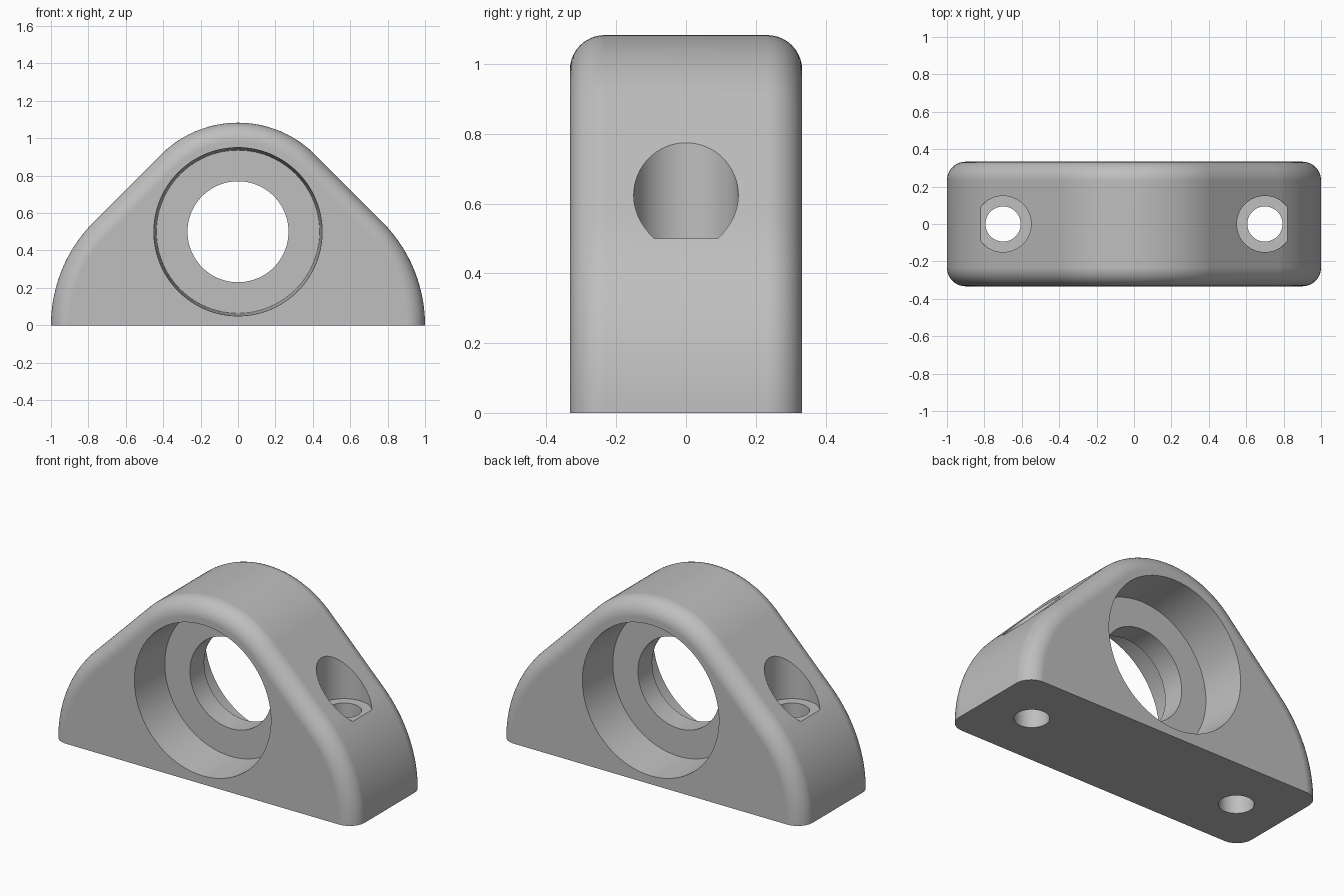
import bpy
import bmesh
from math import sin, cos, pi, radians
from mathutils import Matrix, Vector

cube = bpy.data.objects.get("Cube")
if cube:
    bpy.data.objects.remove(cube, do_unlink=True)

HALF_DEPTH = 0.333
FILLET = 0.1
BORE_Z = 0.5
CROWN_R = 0.583
SHOULDER_R = 0.783
BOLT_X = 0.7

# Material
grey = bpy.data.materials.new("plain grey")
grey.use_nodes = True
colour = (0.52, 0.52, 0.52, 1)
grey.diffuse_color = colour
grey.node_tree.nodes["Principled BSDF"].inputs["Base Color"].default_value = colour


def make_object(name, bm):
    bmesh.ops.recalc_face_normals(bm, faces=bm.faces)
    mesh = bpy.data.meshes.new(name)
    bm.to_mesh(mesh)
    bm.free()
    mesh.materials.append(grey)
    obj = bpy.data.objects.new(name, mesh)
    bpy.context.collection.objects.link(obj)
    return obj


def arc(cx, cz, r, start, end, steps):
    angles = [radians(start + (end - start) * i / steps) for i in range(steps + 1)]
    return [(cx + r * cos(a), cz + r * sin(a)) for a in angles]


def outline(inset):
    """Housing outline, from right foot over the crown to left foot."""
    r = SHOULDER_R - inset
    c = 1 - SHOULDER_R
    return (arc(c, 0, r, 0, 45, 20)
            + arc(0, BORE_Z, CROWN_R - inset, 45, 135, 36)
            + arc(-c, 0, r, 135, 180, 20))


# Housing: outline lofted through the depth, with rounded front and back rims
sections = []
for side in (-1, 1):
    rim = []
    for i in range(11):
        a = pi / 2 * i / 10
        rim.append((side * (HALF_DEPTH - FILLET + FILLET * cos(a)),
                    FILLET * (1 - sin(a))))
    sections += rim if side < 0 else rim[::-1]

bm = bmesh.new()
loops = [[bm.verts.new((x, y, z)) for x, z in outline(d)] for y, d in sections]
for a, b in zip(loops, loops[1:]):
    for i in range(len(a) - 1):
        bm.faces.new((a[i], a[i + 1], b[i + 1], b[i]))
bm.faces.new(loops[0])
bm.faces.new(loops[-1])
bm.faces.new([l[0] for l in loops] + [l[-1] for l in reversed(loops)])
housing = make_object("bearing_housing", bm)


def cut(name, start, end, r1, r2, segments):
    """Subtract a straight or tapered round cutter running from start to end."""
    start, end = Vector(start), Vector(end)
    axis = end - start
    turn = axis.to_track_quat("Z", "Y").to_matrix().to_4x4()
    bm = bmesh.new()
    bmesh.ops.create_cone(bm, cap_ends=True, segments=segments, radius1=r1,
                          radius2=r2, depth=axis.length,
                          matrix=Matrix.Translation((start + end) / 2) @ turn)
    cutter = make_object(name, bm)
    cutter.hide_render = True
    mod = housing.modifiers.new(name, "BOOLEAN")
    mod.operation = "DIFFERENCE"
    mod.solver = "EXACT"
    mod.object = cutter
    bpy.ops.object.modifier_apply(modifier=name)
    bpy.data.objects.remove(cutter, do_unlink=True)


bpy.ops.object.select_all(action="DESELECT")
bpy.context.view_layer.objects.active = housing
housing.select_set(True)

# Shaft bore and a slightly tapered bearing seat on each face
cut("shaft_bore", (0, -0.5, BORE_Z), (0, 0.5, BORE_Z), 0.27, 0.27, 96)
for side in (-1, 1):
    cut("bearing_seat", (0, side * 0.067, BORE_Z),
        (0, side * (HALF_DEPTH + 0.0167), BORE_Z), 0.436, 0.451, 96)

# Counterbored bolt holes through the feet
for side in (-1, 1):
    x = side * BOLT_X
    cut("bolt_hole", (x, 0, -0.1), (x, 0, 1.2), 0.094, 0.094, 48)
    cut("bolt_counterbore", (x, 0, 0.5), (x, 0, 1.2), 0.15, 0.15, 64)

# Shading
bpy.ops.object.shade_smooth_by_angle(angle=radians(30))
weighted = housing.modifiers.new("weighted_normals", "WEIGHTED_NORMAL")
weighted.keep_sharp = True
